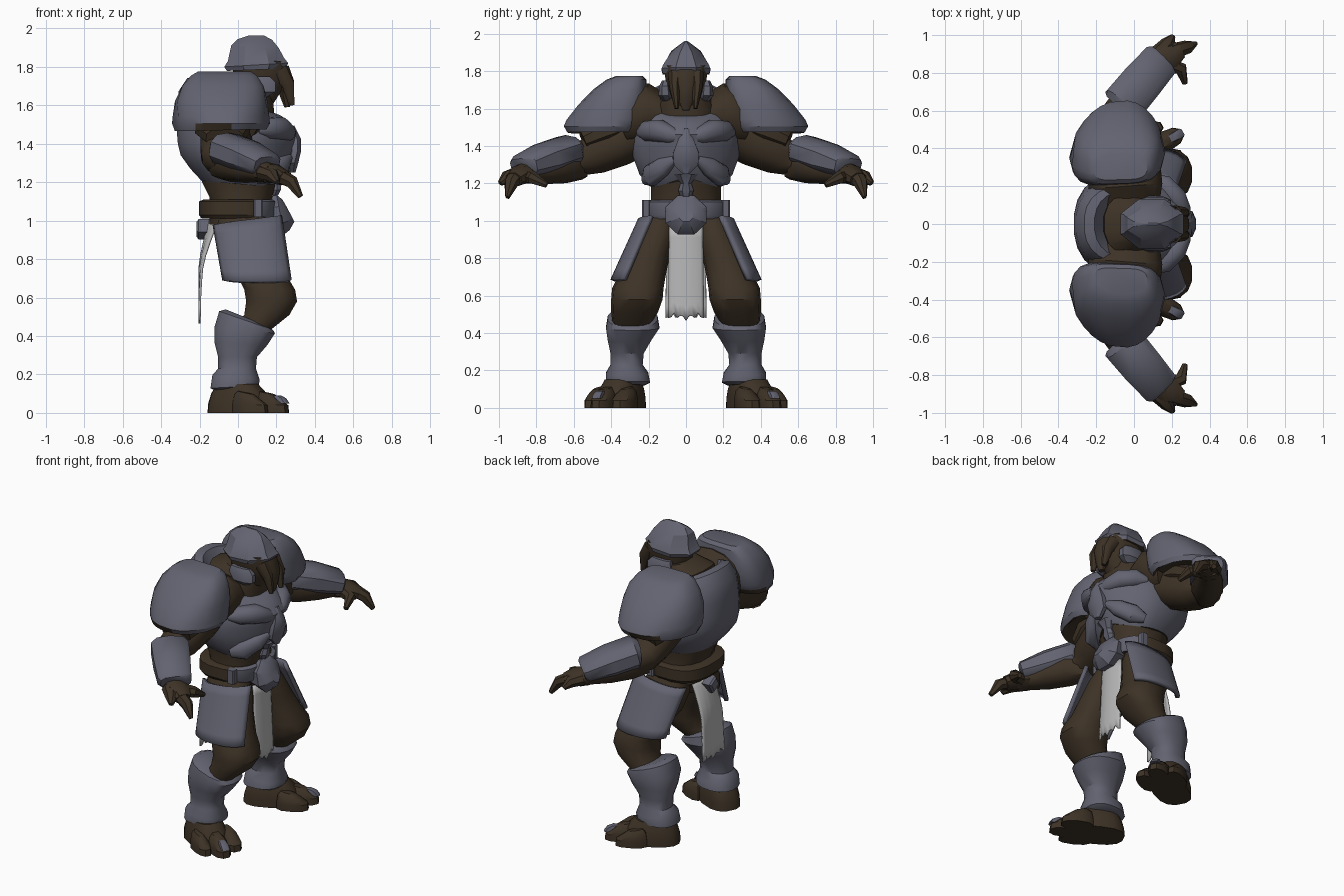
import bpy, bmesh, math
from mathutils import Vector


def make_mat(name, rgb):
    m = bpy.data.materials.new(name)
    m.diffuse_color = (*rgb, 1)
    return m


STEEL = make_mat("blue grey steel", (0.125, 0.125, 0.165))
HIDE = make_mat("dark brown hide", (0.047, 0.032, 0.019))
CLOTH = make_mat("pale cloth", (0.47, 0.47, 0.47))


def finish(name, rows, mat, mirror=False, closed=True, thick=0, angle=35):
    """Skin rows of points; closed rows become capped tubes, open rows become sheets."""
    bm = bmesh.new()
    vs = [[bm.verts.new(p) for p in r] for r in rows]
    n = len(rows[0])
    for a, b in zip(vs, vs[1:]):
        for i in range(n if closed else n - 1):
            j = (i + 1) % n
            bm.faces.new((a[i], a[j], b[j], b[i]))
    if closed:
        bm.faces.new(vs[0][::-1])
        bm.faces.new(vs[-1])
    bmesh.ops.recalc_face_normals(bm, faces=bm.faces)
    me = bpy.data.meshes.new(name)
    bm.to_mesh(me)
    bm.free()
    me.materials.append(mat)
    ob = bpy.data.objects.new(name, me)
    bpy.context.collection.objects.link(ob)
    if thick:
        s = ob.modifiers.new("thickness", 'SOLIDIFY')
        s.thickness = thick
        s.offset = 0
    if mirror:
        m = ob.modifiers.new("mirror", 'MIRROR')
        m.use_axis = (False, True, False)
    bpy.ops.object.select_all(action='DESELECT')
    ob.select_set(True)
    bpy.context.view_layer.objects.active = ob
    bpy.ops.object.shade_smooth_by_angle(angle=math.radians(angle))
    return ob


def oval(n, p):
    for i in range(n):
        a = 2 * math.pi * (i + 0.5) / n
        c, s = math.cos(a), math.sin(a)
        yield math.copysign(abs(c) ** (2 / p), c), math.copysign(abs(s) ** (2 / p), s)


def stack(name, rings, mat, mirror=False, n=16, p=2.4, angle=35, bend=None):
    """Rings: z, x min, x max, y min, y max, optional forward slope; bend remaps points."""
    rows = []
    for z, x0, x1, y0, y1, *sl in rings:
        cx, cy, rx, ry = (x0 + x1) / 2, (y0 + y1) / 2, (x1 - x0) / 2, (y1 - y0) / 2
        k = sl[0] if sl else 0
        pts = [(cx + rx * c, cy + ry * s, z + k * rx * c) for c, s in oval(n, p)]
        rows.append([bend(*q) for q in pts] if bend else pts)
    return finish(name, rows, mat, mirror, angle=angle)


def tube(name, pts, mat, mirror=True, n=10, p=2.2, angle=40):
    """Points: x, y, z, side radius, up radius."""
    rows = []
    for i, (x, y, z, a, b) in enumerate(pts):
        q, r = pts[max(i - 1, 0)], pts[min(i + 1, len(pts) - 1)]
        t = (Vector(r[:3]) - Vector(q[:3])).normalized()
        side = t.cross(Vector((0, 0, 1) if abs(t.z) < 0.9 else (1, 0, 0))).normalized()
        up = side.cross(t)
        rows.append([Vector((x, y, z)) + side * a * c + up * b * s for c, s in oval(n, p)])
    return finish(name, rows, mat, mirror, angle=angle)


def recolour(ob, mat, rule):
    ob.data.materials.append(mat)
    for f in ob.data.polygons:
        if rule(f):
            f.material_index = 1


def underside(f):
    return f.normal.z < -0.8


# torso, with the breast drawn forward to a keel and the lower edge arched
def keel(x, y, z):
    lift = max(0, .06 - .35 * abs(y)) if z < 1.3 and x > 0 else 0
    return (x - max(0, x) * 1.3 * max(0, abs(y) - .03), y, z + lift)


stack("waist", [(0.98, -.15, .17, -.2, .2), (1.12, -.15, .18, -.19, .19),
                (1.2, -.19, .2, -.19, .19), (1.32, -.2, .22, -.22, .22)], HIDE)
stack("pelvis", [(0.88, -.09, .12, -.07, .07), (0.94, -.12, .16, -.15, .15),
                 (1.04, -.15, .17, -.21, .21)], HIDE)
cuirass = stack("cuirass", [
    (1.19, -.19, .22, -.2, .2, -.08), (1.25, -.25, .26, -.25, .25, -.08),
    (1.34, -.3, .29, -.285, .285), (1.4, -.315, .3, -.29, .29),
    (1.46, -.32, .315, -.285, .285), (1.54, -.32, .28, -.26, .26, -.1),
    (1.61, -.31, .23, -.235, .235, -.24), (1.65, -.265, .2, -.205, .205, -.4),
    (1.65, -.21, .185, -.18, .18, -.46), (1.58, -.15, .15, -.15, .15, -.4)],
    STEEL, n=24, p=2.4, bend=keel)
recolour(cuirass, HIDE, lambda f: underside(f) or (f.normal.z > .8 and f.center.z < 1.63 and len(f.vertices) > 4))
stack("neck_base", [(1.5, -.17, .17, -.15, .15, -.45), (1.64, -.16, .19, -.17, .17, -.42),
                    (1.72, -.06, .18, -.11, .11, -.2)], HIDE)
# chest relief
tube("sternum_plate", [(.28, 0, 1.25, .02, .02), (.28, 0, 1.3, .07, .035), (.295, 0, 1.36, .075, .035),
                       (.295, 0, 1.42, .05, .035), (.275, 0, 1.49, .02, .02)], STEEL, False, 8, 2, 30)
tube("breast_plate", [(.28, .03, 1.44, .02, .02), (.26, .07, 1.455, .045, .045), (.22, .14, 1.48, .06, .06),
                      (.155, .21, 1.48, .055, .055), (.1, .25, 1.47, .02, .02)], STEEL, n=12)
tube("rib_plate", [(.265, .06, 1.33, .02, .02), (.23, .12, 1.29, .04, .05), (.165, .19, 1.24, .045, .06),
                   (.1, .22, 1.22, .02, .03)], STEEL, n=12)
stack("belly_plate", [(1.13, .14, .21, -.03, .03), (1.16, .14, .225, -.045, .045), (1.2, .14, .23, -.03, .03),
                      (1.25, .16, .26, -.07, .07)], STEEL, n=8)

# belt: steel hip band at the front, leather elsewhere
belt = stack("belt", [(1.01, -.19, .19, -.215, .215), (1.03, -.205, .2, -.23, .23),
                      (1.1, -.205, .2, -.23, .23), (1.11, -.18, .18, -.21, .21)], HIDE, n=20, p=2.6)
recolour(belt, STEEL, lambda f: f.center.x > .11 and len(f.vertices) == 4)
stack("belt_clip", [(1.02, .08, .13, .19, .235), (1.11, .08, .13, .19, .235)], STEEL, True, 8, 5)
rows = []
for x, r in ((.15, .1), (.22, .118), (.25, .09), (.275, .04)):
    rows.append([(x - .02 * math.sin(a), r * math.cos(a), 1.03 + r * .95 * math.sin(a))
                 for a in (math.pi * (i + .5) / 4 for i in range(8))])
finish("buckle", rows, STEEL, angle=25)


# front and rear cloths with torn hems
def cloth(name, top, width, shape):
    rows = []
    for k in range(9):
        v = k / 8
        row = []
        for i in range(13):
            u = i / 6 - 1
            tear = (-.015, .01, .012, .0, .03, .005, 0)[abs(i - 6)]
            row.append((shape(u, v), u * width * (.93 + .07 * v), top + (.48 + tear - top) * v))
        rows.append(row)
    finish(name, rows, CLOTH, closed=False, thick=.012)


cloth("front_cloth", .97, .095, lambda u, v: .19 + .02 * v - .02 * u * u)
cloth("rear_cloth", 1.02, .11,
      lambda u, v: -.14 - .06 * min(1, v * 2.2) ** .8 + .05 * u * u * (1 - v) ** 2)
rows = [[(x, r * math.cos(a), .955 + r * math.sin(a)) for a in (.25 + i * math.pi / 2 for i in range(4))]
        for x, r in ((-.15, .055), (-.205, .055), (-.215, .04))]
finish("rear_clasp", rows, STEEL, angle=20)

# head
stack("head", [(1.6, .04, .18, -.07, .07), (1.69, -.02, .24, -.1, .1),
               (1.77, -.03, .27, -.115, .115), (1.83, -.03, .25, -.12, .12)], HIDE, n=12)
tube("snout", [(.22, 0, 1.79, .075, .05), (.25, 0, 1.72, .06, .045), (.25, 0, 1.65, .045, .035),
               (.255, 0, 1.59, .02, .015)], HIDE, False, 8)
tube("mandible", [(.21, .06, 1.78, .04, .05), (.26, .06, 1.71, .03, .035), (.28, .05, 1.6, .012, .015)],
     HIDE, n=8)
stack("cheek_guard", [(1.64, .07, .15, .07, .125), (1.67, .03, .2, .07, .15),
                      (1.72, .02, .2, .08, .145), (1.75, .03, .17, .09, .13)], STEEL, True, 8)
helmet = stack("helmet", [(1.785, -.07, .26, -.135, .135, .04), (1.81, -.085, .275, -.142, .142, .06),
                          (1.835, -.065, .255, -.13, .13, .04), (1.905, -.045, .222, -.085, .085, -.06),
                          (1.942, -.01, .185, -.035, .035, -.02), (1.962, .05, .14, -.006, .006)],
               STEEL, n=8, p=2, angle=24)
recolour(helmet, HIDE, underside)


# shoulders, narrowing towards the outer end
def narrow(x, y, z):
    k = 1 - .38 * (max(0, y - .4) / .24) ** 1.4
    return (-.07 + (x + .07) * k, y - .03 * min(1, max(0, -.1 - x) * 4), z)


pauldron = stack("pauldron", [
    (1.5, -.29, .12, .29, .58, -.02), (1.47, -.33, .15, .27, .635, .02),
    (1.505, -.345, .168, .24, .655), (1.54, -.342, .165, .225, .64),
    (1.62, -.33, .155, .21, .577), (1.7, -.292, .135, .21, .5),
    (1.755, -.245, .1, .215, .425), (1.775, -.21, .07, .235, .37)],
    STEEL, True, 20, 3.2, 30, narrow)
recolour(pauldron, HIDE, lambda f: f.normal.z < -.3 and (len(f.vertices) > 4 or f.center.z < 1.488))

# arms
tube("trapezius", [(-.04, .12, 1.56, .18, .11), (-.045, .2, 1.585, .2, .15), (-.05, .25, 1.56, .2, .16),
                   (-.06, .34, 1.52, .17, .13)], HIDE, n=14)
tube("upper_arm", [(-.04, .2, 1.5, .13, .13), (-.07, .36, 1.41, .13, .12), (-.08, .48, 1.36, .12, .11),
                   (-.09, .57, 1.325, .1, .085), (-.05, .64, 1.31, .085, .08)], HIDE)
tube("shoulder_muscle", [(-.07, .28, 1.53, .13, .09), (-.08, .43, 1.48, .15, .08),
                         (-.07, .55, 1.43, .1, .06)], HIDE)
tube("forearm", [(-.1, .56, 1.31, .07, .09), (-.03, .65, 1.3, .1, .1), (.05, .76, 1.275, .09, .08),
                 (.12, .85, 1.26, .07, .06), (.17, .9, 1.24, .06, .05)], HIDE)
tube("vambrace", [(-.08, .61, 1.375, .095, .06), (-.06, .63, 1.375, .118, .085),
                  (.04, .75, 1.335, .115, .085), (.14, .865, 1.295, .105, .06),
                  (.15, .875, 1.29, .09, .045)], STEEL, n=10, p=2.8)
tube("palm", [(.12, .85, 1.25, .07, .055), (.19, .89, 1.245, .075, .05), (.24, .92, 1.22, .05, .04)], HIDE, n=8)
for name, pts in {
    "outer_finger": [(.13, .9, 1.25, .05, .04), (.18, .955, 1.235, .04, .035), (.205, .993, 1.2, .015, .015)],
    "long_finger": [(.2, .91, 1.24, .045, .04), (.28, .935, 1.2, .038, .035), (.325, .955, 1.125, .012, .015)],
    "thumb": [(.17, .85, 1.24, .04, .04), (.25, .82, 1.23, .035, .035), (.27, .745, 1.19, .015, .015)],
}.items():
    tube(name, pts, HIDE, n=7)

# legs
stack("leg", [(1.03, -.1, .15, .04, .21), (.93, -.12, .2, .05, .26), (.82, -.09, .23, .085, .31),
              (.7, .0, .265, .11, .365), (.64, .03, .3, .12, .395), (.58, .04, .31, .125, .4),
              (.51, .03, .27, .15, .4), (.43, -.03, .17, .2, .39), (.3, -.07, .08, .25, .38),
              (.1, -.1, .07, .25, .4)], HIDE, True, 14)
stack("greave", [(.12, -.12, .09, .22, .4, .05), (.135, -.145, .11, .19, .43, .05),
                 (.185, -.135, .115, .2, .43, -.1), (.23, -.105, .095, .23, .405),
                 (.29, -.105, .1, .225, .405), (.36, -.125, .155, .185, .42, -.05),
                 (.43, -.125, .195, .14, .43, -.1), (.48, -.1, .185, .15, .42, -.35),
                 (.495, -.065, .155, .18, .39, -.4)], STEEL, True, 16)

# thigh plates curving around the outside of each leg
rows = []
for k in range(7):
    v = k / 6
    cx, cy, z = .05 + .05 * v, .14 + .145 * v, 1.0 - .31 * v
    row = []
    for i in range(11):
        a = math.radians(-74 + 146 * i / 10)
        s, c = math.sin(a), math.cos(a)
        row.append((cx + .178 * math.copysign(abs(s) ** .9, s), cy + .108 * c ** .85,
                    z + .025 * s * (1 - v) - .01 * c * v))
    rows.append(row)
finish("thigh_plate", rows, STEEL, True, False, .025)


# feet, turned outwards
def splay(x, y, z):
    c, s = math.cos(.48), math.sin(.48)
    return (.05 + x * c - y * s, .366 + x * s + y * c, z)


stack("foot", [(0, -.22, .12, -.105, .11), (.05, -.215, .12, -.105, .11), (.1, -.2, .1, -.1, .1),
               (.15, -.17, .05, -.085, .085)], HIDE, True, 14, 2.6, bend=splay)
for name, x, y, r in (("inner_toe", .19, -.09, .055), ("middle_toe", .24, .01, .055), ("outer_toe", .165, .095, .045)):
    stack(name, [(0, x - .2, x, y - r, y + r), (.04, x - .2, x - .005, y - r, y + r),
                 (.08, x - .19, x - .04, y - r * .85, y + r * .85, -.2),
                 (.105, x - .17, x - .08, y - r * .45, y + r * .45, -.2)], HIDE, True, 10, bend=splay)
stack("toe_claw", [(.05, .2, .243, -.015, .035), (.076, .17, .225, -.015, .035),
                   (.09, .16, .195, -.01, .03)], STEEL, True, 8, 4, bend=splay)
